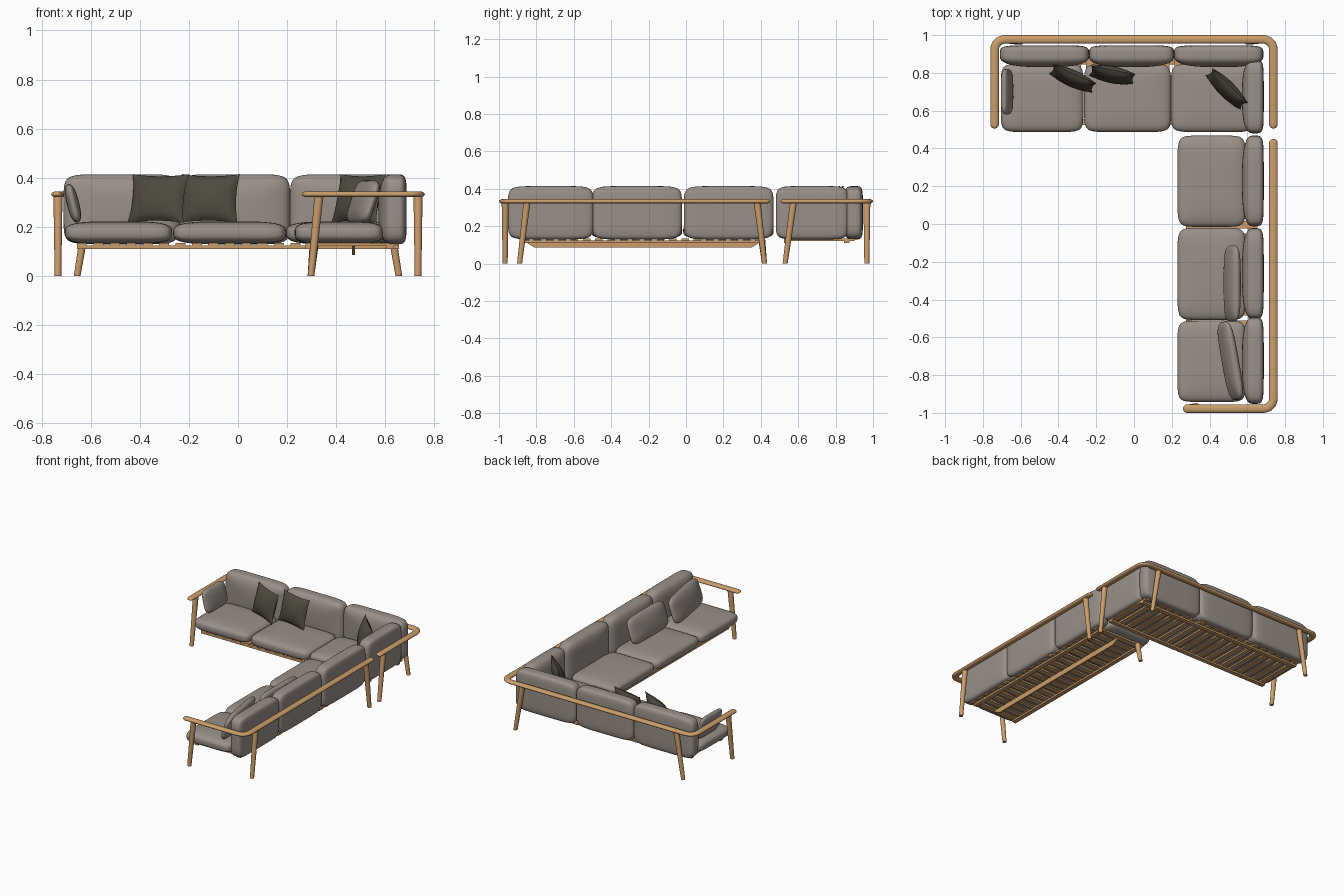
import bpy, bmesh, math
from mathutils import Vector, Matrix

if "Cube" in bpy.data.objects:
    bpy.data.objects.remove(bpy.data.objects["Cube"], do_unlink=True)


def material(name, rgb):
    m = bpy.data.materials.new(name)
    m.use_nodes = True
    m.diffuse_color = (*rgb, 1)
    m.node_tree.nodes["Principled BSDF"].inputs["Base Color"].default_value = (*rgb, 1)
    return m


WOOD = material("oak wood", (0.60, 0.34, 0.145))
GREY = material("warm grey fabric", (0.32, 0.28, 0.25))
DARK = material("dark olive fabric", (0.075, 0.068, 0.05))


def finish(name, mesh, mat, matrix=None, smooth=True):
    mesh.materials.clear()
    mesh.materials.append(mat)
    ob = bpy.data.objects.new(name, mesh)
    bpy.context.collection.objects.link(ob)
    if matrix:
        ob.matrix_world = matrix
    if smooth:
        for o in bpy.context.selected_objects:
            o.select_set(False)
        ob.select_set(True)
        bpy.context.view_layer.objects.active = ob
        bpy.ops.object.shade_smooth_by_angle(angle=math.radians(45))
    return ob


def from_bmesh(name, bm, mat, matrix=None, smooth=True):
    bmesh.ops.recalc_face_normals(bm, faces=bm.faces)
    mesh = bpy.data.meshes.new(name)
    bm.to_mesh(mesh)
    bm.free()
    return finish(name, mesh, mat, matrix, smooth)


def placed(loc, yaw=0, lean=0):
    return (Matrix.Translation(loc) @ Matrix.Rotation(math.radians(yaw), 4, 'Z')
            @ Matrix.Rotation(math.radians(-lean), 4, 'X'))


def cushion(name, size, matrix, outline=7, front=3.2, back=3.2):
    """Superquadric pad lying in local x-z, facing local -y."""
    bm = bmesh.new()
    bmesh.ops.create_cube(bm, size=2)
    bmesh.ops.subdivide_edges(bm, edges=bm.edges[:], cuts=15, use_grid_fill=True)
    for v in bm.verts:
        # crowd the grid toward the rounded borders
        p = Vector([math.sin(c * math.pi / 2) for c in v.co])
        e = front if p.y < 0 else back
        plan = (abs(p.x) ** outline + abs(p.z) ** outline) ** (1 / outline)
        # shrink until the point lies on the pad surface
        r = (plan ** e + abs(p.y) ** e) ** (1 / e)
        v.co = Vector([p[i] / r * size[i] / 2 for i in range(3)])
    return from_bmesh(name, bm, GREY, matrix)


def throw_pillow(name, width, height, thick, matrix):
    """Knife-edge pillow with pointed corners."""
    bm = bmesh.new()
    for side in (-1, 1):
        grid = bmesh.ops.create_grid(bm, x_segments=16, y_segments=16, size=1)
        for v in grid["verts"]:
            u, w = v.co.x, v.co.y
            puff = (max(0, 1 - u * u) * max(0, 1 - w * w)) ** 0.55
            v.co = (u * (1 - 0.09 * (1 - w * w)) * width / 2,
                    side * puff * thick / 2,
                    w * (1 - 0.09 * (1 - u * u)) * height / 2)
    bmesh.ops.remove_doubles(bm, verts=bm.verts, dist=0.0004)
    return from_bmesh(name, bm, DARK, matrix)


def box(name, lo, hi):
    bm = bmesh.new()
    bmesh.ops.create_cube(bm, size=1)
    lo, hi = Vector(lo), Vector(hi)
    for v in bm.verts:
        v.co = (lo + hi) / 2 + v.co * (hi - lo)
    return from_bmesh(name, bm, WOOD, smooth=False)


def leg(name, foot, top):
    """Tapered round leg with horizontal ends."""
    bm = bmesh.new()
    bmesh.ops.create_cone(bm, cap_ends=True, segments=20, radius1=0.0135,
                          radius2=0.0185, depth=1)
    foot, top = Vector(foot), Vector(top)
    for v in bm.verts:
        axis = foot.lerp(top, v.co.z + 0.5)
        v.co = (axis.x + v.co.x, axis.y + v.co.y, axis.z)
    return from_bmesh(name, bm, WOOD)


def rail(name, corners, radius=0.055, half=0.0225):
    """Flattened tube along the corners, with filleted bends and round ends."""
    pts = [Vector(c) for c in corners]
    path = []
    for end, nxt in ((pts[0], pts[1]), (pts[-1], pts[-2])):
        d = (nxt - end).normalized()
        path.append([(end + d * half * (1 - math.cos(a)), max(math.sin(a), 0.02))
                     for a in [i * math.pi / 10 for i in range(6)]])
    full = path[0]
    for a, b, c in zip(pts, pts[1:], pts[2:]):
        d1, d2 = (a - b).normalized(), (c - b).normalized()
        centre = b + (d1 + d2) * radius
        for i in range(9):
            t = i * math.pi / 16
            full.append((centre - d2 * radius * math.cos(t) - d1 * radius * math.sin(t), 1))
    full += path[1][::-1]
    cu = bpy.data.curves.new(name, 'CURVE')
    cu.dimensions = '3D'
    cu.bevel_depth = half
    cu.bevel_resolution = 5
    cu.use_fill_caps = True
    sp = cu.splines.new('POLY')
    sp.points.add(len(full) - 1)
    for q, (p, r) in zip(sp.points, full):
        q.co = (p.x, p.y, 0, 1)
        q.radius = r
    tmp = bpy.data.objects.new(name + "_path", cu)
    bpy.context.collection.objects.link(tmp)
    bpy.context.view_layer.update()
    mesh = bpy.data.meshes.new_from_object(
        tmp.evaluated_get(bpy.context.evaluated_depsgraph_get()))
    bpy.data.objects.remove(tmp, do_unlink=True)
    for v in mesh.vertices:
        v.co.z = 0.333 + v.co.z * 0.55
    return finish(name, mesh, WOOD)


# Wooden arm and back rails
X, Y = 0.738, 0.9775
rail("back_sofa_rail", [(-X, 0.505, 0), (-X, Y, 0), (X, Y, 0), (X, 0.505, 0)])
rail("side_sofa_rail", [(X, 0.45, 0), (X, -Y, 0), (0.26, -Y, 0)])

# Legs
for s, side in ((-1, "right"), (1, "left")):
    leg(f"arm_leg_{side}", (s * 0.733, 0.53, 0), (s * 0.733, 0.575, 0.33))
    leg(f"back_leg_{side}", (s * 0.655, 0.967, 0), (s * 0.6, 0.967, 0.33))
leg("side_leg_front", (0.733, -0.89, 0), (0.733, -0.85, 0.33))
leg("side_leg_rear", (0.733, 0.42, 0), (0.733, 0.38, 0.33))
leg("side_arm_leg", (0.297, -0.967, 0), (0.33, -0.967, 0.33))
leg("inner_leg", (0.297, 0.42, 0), (0.31, 0.405, 0.13))

# Slatted bases
for y in (0.54, 0.86):
    box("back_base_rail", (-0.655, y - 0.015, 0.110), (0.655, y + 0.015, 0.124))
for x in (0.29, 0.62):
    box("side_base_rail", (x - 0.015, -0.88, 0.110), (x + 0.015, 0.41, 0.124))
SLATS = 20
for i in range(SLATS):
    x = -0.635 + 1.27 * i / (SLATS - 1)
    box("back_slat", (x - 0.02, 0.525, 0.122), (x + 0.02, 0.9, 0.134))
    y = -0.86 + 1.25 * i / (SLATS - 1)
    box("side_slat", (0.275, y - 0.02, 0.122), (0.655, y + 0.02, 0.134))

# Centre beam with tapered ends
beam = box("side_centre_beam", (0.464, -0.87, 0.086), (0.476, 0.41, 0.122))
for v in beam.data.vertices:
    if v.co.z < 0.1:
        v.co.y += 0.06 if v.co.y < 0 else -0.06


# Seat cushions: x range, y range
def seat(x0, x1, y0, y1):
    m = Matrix.Translation(((x0 + x1) / 2, (y0 + y1) / 2, 0.176)) @ Matrix.Rotation(-math.pi / 2, 4, 'X')
    cushion("seat_cushion", (x1 - x0, 0.094, y1 - y0), m, outline=8, front=3.4, back=3.4)


for x0, x1 in ((-0.705, -0.268), (-0.264, 0.196), (0.196, 0.64)):
    seat(x0, x1, 0.487, 0.848)
for y0, y1 in ((-0.015, 0.468), (-0.508, -0.02), (-0.942, -0.512)):
    seat(0.23, 0.592, y0, y1)


# Upright back cushions, flat behind and crowned in front
def back_cushion(name, width, loc, yaw):
    cushion(name, (width, 0.116, 0.285), placed((*loc, 0.272), yaw), front=2.6, back=6)


for x0, x1 in ((-0.71, -0.238), (-0.238, 0.212), (0.212, 0.685)):
    back_cushion("back_cushion", x1 - x0, ((x0 + x1) / 2, 0.888), 0)
for y0, y1 in ((0.48, 0.868), (-0.012, 0.468), (-0.502, -0.022), (-0.952, -0.495)):
    back_cushion("side_back_cushion", y1 - y0, (0.629, (y0 + y1) / 2), -90)

# Loose grey cushions
cushion("arm_bolster", (0.24, 0.05, 0.16), placed((-0.672, 0.7, 0.296), 90, 14), outline=5, front=2.4, back=2.4)
cushion("lumbar_cushion_rear", (0.405, 0.07, 0.185), placed((0.52, -0.315, 0.302), -90, 18), outline=5, front=2.2, back=2.2)
cushion("lumbar_cushion_front", (0.42, 0.07, 0.185), placed((0.51, -0.725, 0.302), -80, 18), outline=5, front=2.2, back=2.2)

# Dark throw pillows
throw_pillow("throw_pillow_right", 0.25, 0.205, 0.08, placed((-0.325, 0.77, 0.316), -24, 15))
throw_pillow("throw_pillow_middle", 0.24, 0.205, 0.08, placed((-0.115, 0.79, 0.316), -11, 15))
throw_pillow("throw_pillow_corner", 0.26, 0.205, 0.08, placed((0.49, 0.715, 0.316), -45, 15))
